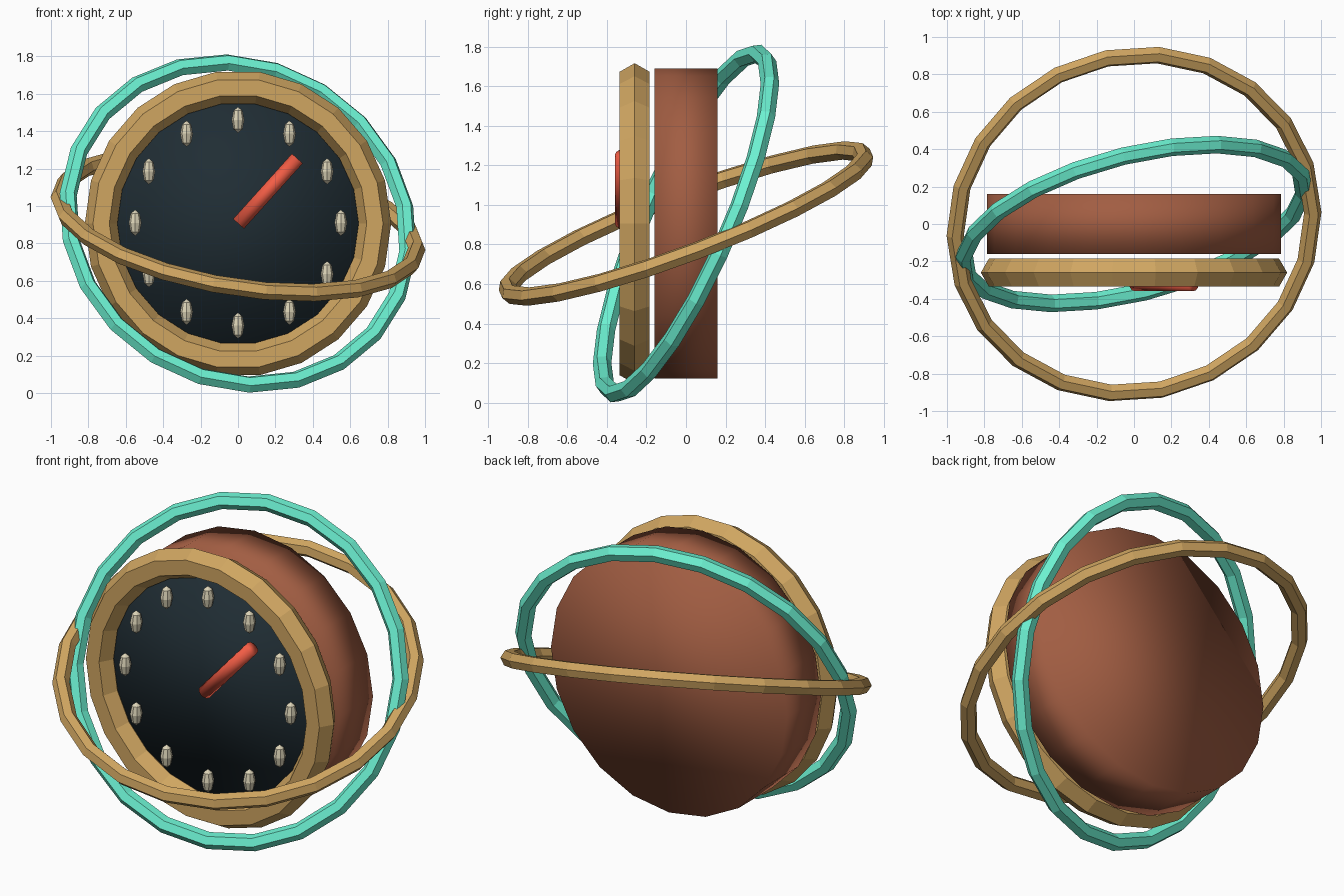
import bpy
from math import radians, sin, cos, tau
from mathutils import Euler, Matrix

if "Cube" in bpy.data.objects:
    bpy.data.objects.remove(bpy.data.objects["Cube"])

CZ = 0.906  # height of the common centre


def material(name, rgb):
    m = bpy.data.materials.new(name)
    m.diffuse_color = (*rgb, 1)
    m.use_nodes = True
    m.node_tree.nodes["Principled BSDF"].inputs["Base Color"].default_value = m.diffuse_color
    return m


COPPER = material("copper", (0.36, 0.11, 0.055))
BRASS = material("brass", (0.63, 0.38, 0.12))
TEAL = material("teal", (0.15, 0.88, 0.64))
DARK = material("dark", (0.014, 0.026, 0.034))
IVORY = material("ivory", (0.72, 0.66, 0.48))
RED = material("red", (0.90, 0.11, 0.06))


def finish(name, mat, smooth=False):
    ob = bpy.context.object
    ob.name = name
    ob.data.materials.append(mat)
    if smooth:
        bpy.ops.object.shade_smooth()
    return ob


def drum(name, mat, y0, y1, radius, sides):
    bpy.ops.mesh.primitive_cylinder_add(
        vertices=sides, radius=radius, depth=y1 - y0,
        location=(0, (y0 + y1) / 2, CZ), rotation=(radians(90), 0, 0))
    return finish(name, mat, True)


def ring(name, mat, y, major, minor, tilt, spin=0):
    rot = Euler([radians(a) for a in tilt]).to_matrix() @ Matrix.Rotation(radians(spin), 3, 'Z')
    bpy.ops.mesh.primitive_torus_add(
        major_segments=22, minor_segments=6, major_radius=major,
        minor_radius=minor, location=(0, y, CZ), rotation=rot.to_euler())
    return finish(name, mat)


# Case, dial and bezel
drum("case_body", COPPER, -0.16, 0.16, 0.785, 20)
drum("dial_face", DARK, -0.25, -0.20, 0.69, 22)
ring("bezel", BRASS, -0.26, 0.732, 0.087, (90, 0, 0))

# Orbit rings tilted about the centre
ring("brass_orbit_ring", BRASS, 0, 0.967, 0.047, (22.5, 0, 23.5), spin=-5)
ring("teal_orbit_ring", TEAL, 0, 0.936, 0.047, (67, 0, 14.5), spin=6)

# Twelve faceted hour markers
for i in range(12):
    a = tau * i / 12
    bpy.ops.mesh.primitive_uv_sphere_add(
        segments=8, ring_count=4, radius=1,
        location=(0.55 * sin(a), -0.285, CZ + 0.004 + 0.55 * cos(a)))
    bpy.context.object.scale = (0.034, 0.036, 0.07)
    finish(f"hour_marker_{i + 1}", IVORY)

# Pointer rod
bpy.ops.mesh.primitive_cylinder_add(
    vertices=12, radius=0.039, depth=0.47,
    location=(0.16, -0.32, CZ + 0.173), rotation=(0, radians(42), 0))
finish("pointer", RED, True)
